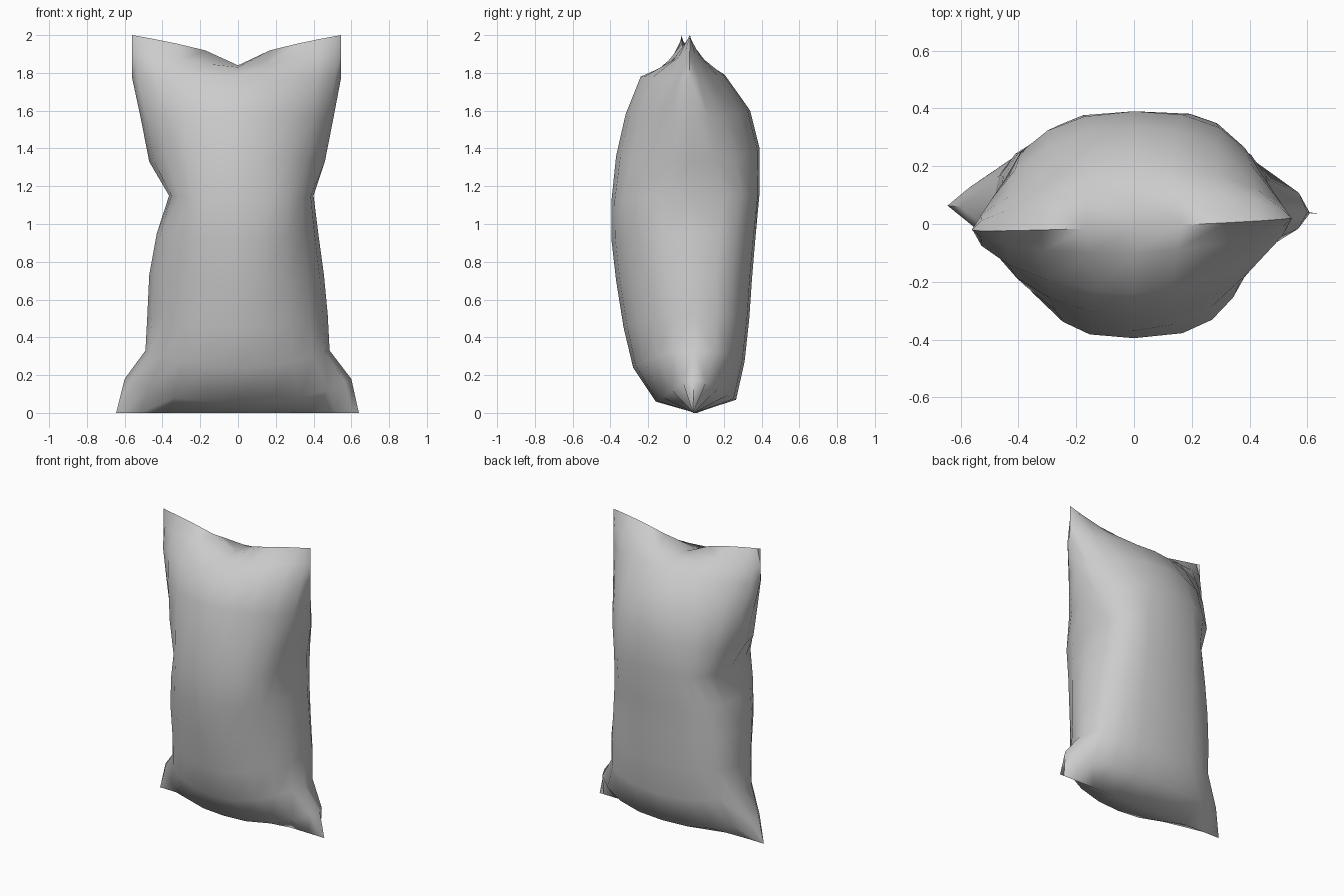
import bpy, bmesh
from math import sin, cos, pi

# Rows from bottom seam to top seam:
# seam z, left half-width, right half-width, seam y,
# front z, front y, back z, back y, front roundness, back roundness, blend power
ROWS = [
    (0.00, .645, .64, .05, 0.00, .05, 0.00, .05, 1.0, 1.0, 1),
    (0.18, .60, .60, .05, 0.06, -.16, 0.07, .265, 1.1, 1.0, 3),
    (0.33, .49, .485, .05, 0.24, -.28, 0.27, .31, .95, .75, 2),
    (0.52, .48, .475, .05, 0.45, -.33, 0.50, .335, 1.03, .75, 2),
    (0.73, .47, .455, .03, 0.70, -.37, 0.72, .35, 1.03, .75, 2),
    (0.95, .43, .425, .02, 0.92, -.395, 0.92, .367, .93, .7, 2),
    (1.15, .365, .40, .02, 1.12, -.395, 1.17, .39, .74, .62, 2),
    (1.33, .47, .46, .02, 1.36, -.37, 1.40, .39, 1.03, .85, 2),
    (1.56, .515, .505, .01, 1.58, -.32, 1.60, .34, 1.1, 1.06, 2),
    (1.77, .56, .545, .00, 1.78, -.24, 1.79, .205, 1.2, 1.2, 2),
    (1.90, .56, .545, .00, 1.83, -.10, 1.835, .11, 1.1, 1.1, 1.1),
    (2.00, .56, .545, .00, 1.84, -.01, 1.84, -.01, 1.0, 1.0, .6),
]
SEG = 10  # columns on each panel


def panel_point(row, i, front):
    zs, wl, wr, ys, zf, yf, zb, yb, ef, eb, k = row
    zc, yc, e = (zf, yf, ef) if front else (zb, yb, eb)
    t = pi * i / SEG
    c, s = cos(t), max(sin(t), 0.0)
    if abs(c) < 1e-6:
        c = 0.0
    if s < 1e-6:
        s = 0.0
    u = abs(c) ** e
    x = -wl * u if c > 0 else wr * u
    skew = .03 * x * (zs - .7)
    return (x, ys + (yc - ys) * s ** e + skew, zc + (zs - zc) * u ** k)


# Pillow bag: front and back panels welded along the seams
bm = bmesh.new()
for front in (True, False):
    grid = [[bm.verts.new(panel_point(r, i, front)) for i in range(SEG + 1)] for r in ROWS]
    for a, b in zip(grid, grid[1:]):
        for i in range(SEG):
            bm.faces.new((a[i], a[i + 1], b[i + 1], b[i]))
bmesh.ops.remove_doubles(bm, verts=bm.verts, dist=0.0005)
bmesh.ops.recalc_face_normals(bm, faces=bm.faces)
mesh = bpy.data.meshes.new("pillow_bag")
bm.to_mesh(mesh)
bm.free()
bag = bpy.data.objects.new("pillow_bag", mesh)
bpy.context.collection.objects.link(bag)
bpy.context.view_layer.objects.active = bag
bag.select_set(True)
bpy.ops.object.shade_smooth_by_angle(angle=1.2)
